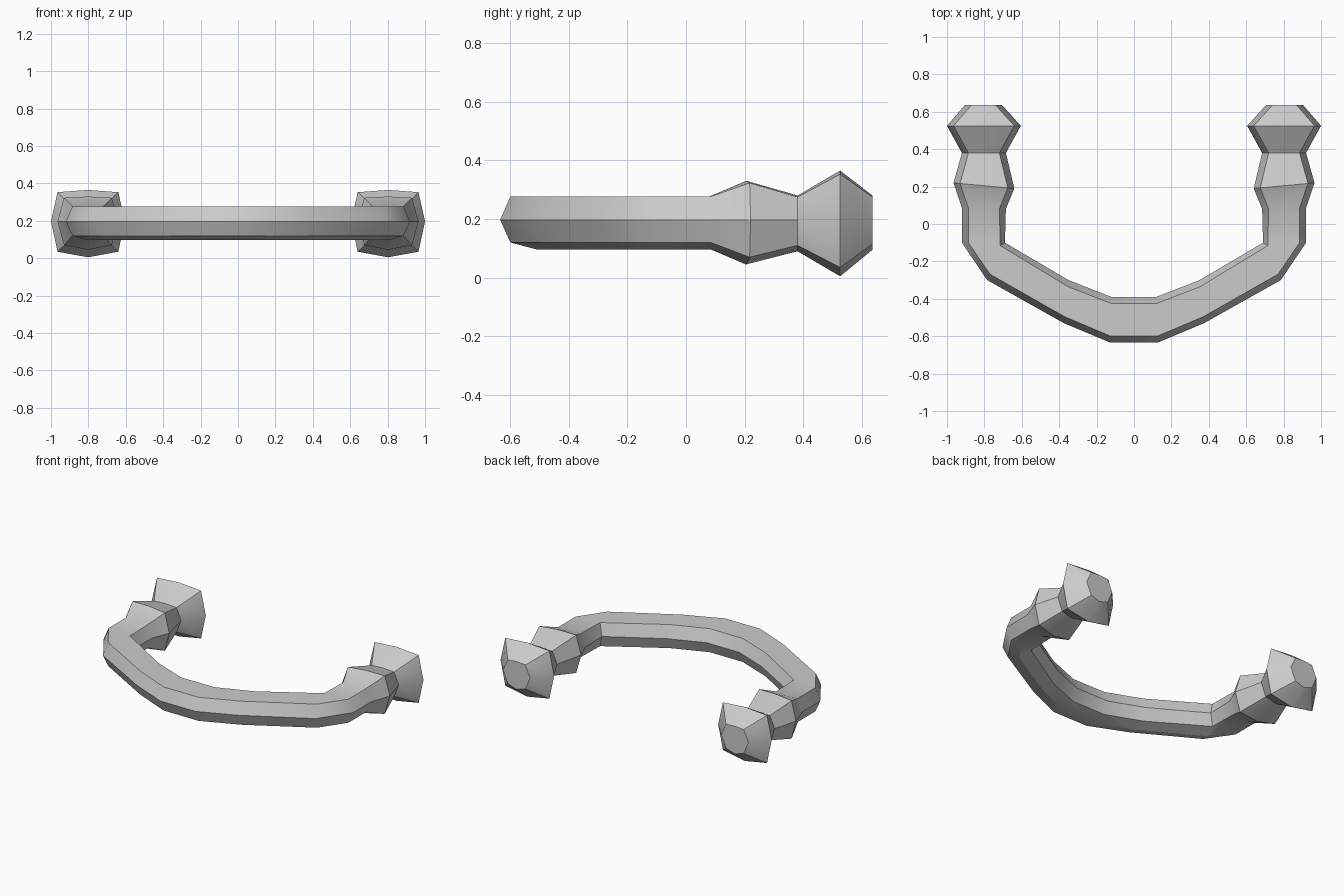
import bpy, bmesh, math
from mathutils import Vector

cube = bpy.data.objects.get("Cube")
if cube:
    bpy.data.objects.remove(cube, do_unlink=True)

metal = bpy.data.materials.new("grey_metal")
metal.use_nodes = True
GREY = (0.6, 0.6, 0.6, 1)
metal.diffuse_color = GREY
metal.node_tree.nodes["Principled BSDF"].inputs["Base Color"].default_value = GREY

RIDGE = 0.197   # height of the side ridges
INSET = 0.035   # how far the top and bottom edges sit inside the ridges

# Stations along the left half, from the knob end to the middle of the grip:
# outer ridge, inner ridge, top edge z, top centre z, bottom edge z, bottom centre z
BAR = (0.277, 0.277, 0.12, 0.097)
STATIONS = [
    ((0.905, 0.635), (0.705, 0.635), 0.275, 0.28, 0.115, 0.095),
    ((1.0, 0.525), (0.605, 0.525), 0.353, 0.365, 0.035, 0.005),
    ((0.92, 0.38), (0.685, 0.38), 0.275, 0.28, 0.11, 0.09),
    ((0.965, 0.22), (0.64, 0.19), 0.323, 0.33, 0.07, 0.045),
    ((0.92, 0.085), (0.685, 0.08), *BAR),
    ((0.92, -0.1), (0.69, -0.1), *BAR),
    ((0.785, -0.3), (0.69, -0.1), *BAR),
    ((0.375, -0.53), (0.35, -0.3), *BAR),
    ((0.13, -0.633), (0.12, -0.39), *BAR),
]


def ring(bm, station, side):
    """Eight-sided section, ordered round from the outer ridge."""
    outer, inner, top, top_mid, low, low_mid = station
    a, b = Vector(outer), Vector(inner)
    step = (b - a).normalized() * INSET
    mid = (a + b) / 2
    loop = [(a, RIDGE), (a + step, top), (mid, top_mid), (b - step, top),
            (b, RIDGE), (b - step, low), (mid, low_mid), (a + step, low)]
    return [bm.verts.new((side * p.x, p.y, z)) for p, z in loop]


bm = bmesh.new()
rings = [ring(bm, s, 1) for s in STATIONS] + [ring(bm, s, -1) for s in reversed(STATIONS)]

# Skin the sections and close both knob ends
for r, s in zip(rings, rings[1:]):
    for i in range(8):
        j = (i + 1) % 8
        bm.faces.new((r[i], r[j], s[j], s[i]))
bm.faces.new(rings[0])
bm.faces.new(rings[-1])

# Pinch the two bend sections together at each inside corner
for first in (5, len(rings) - 7):
    for i in (3, 4, 5):
        pair = [rings[first][i], rings[first + 1][i]]
        bmesh.ops.pointmerge(bm, verts=pair, merge_co=(pair[0].co + pair[1].co) / 2)

bmesh.ops.recalc_face_normals(bm, faces=bm.faces)
mesh = bpy.data.meshes.new("pull_handle")
bm.to_mesh(mesh)
bm.free()
mesh.materials.append(metal)
handle = bpy.data.objects.new("pull_handle", mesh)
bpy.context.collection.objects.link(handle)

bpy.ops.object.select_all(action='DESELECT')
handle.select_set(True)
bpy.context.view_layer.objects.active = handle
bpy.ops.object.shade_smooth_by_angle(angle=math.radians(32))
